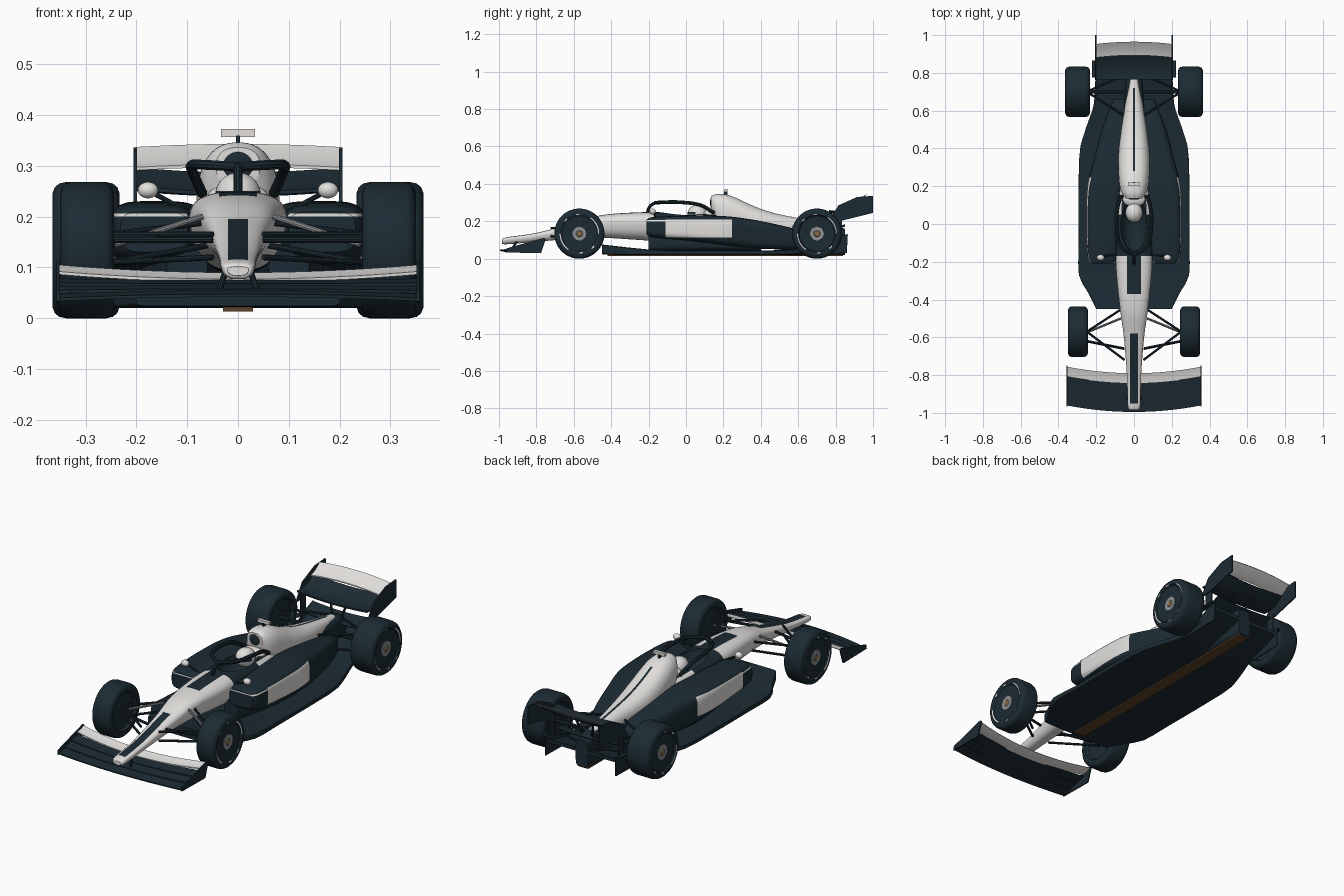
import bpy, bmesh, math
from mathutils import Matrix, Vector

if "Cube" in bpy.data.objects:
    bpy.data.objects.remove(bpy.data.objects["Cube"])

def material(name, rgb):
    m = bpy.data.materials.new(name)
    m.use_nodes = True
    m.diffuse_color = (*rgb, 1)
    bsdf = m.node_tree.nodes["Principled BSDF"]
    bsdf.inputs["Base Color"].default_value = (*rgb, 1)
    bsdf.inputs["Roughness"].default_value = 0.6
    return m

MATS = [material("white paint", (0.76, 0.74, 0.72)),
        material("dark slate", (0.0115, 0.024, 0.033)),
        material("metal grey", (0.27, 0.28, 0.29)),
        material("wood brown", (0.11, 0.055, 0.022)),
        material("hub bronze", (0.28, 0.16, 0.06))]
WHITE, DARK, GREY, BROWN, BRONZE = range(5)
made = []

def register(name, data, mats, mirror):
    ob = bpy.data.objects.new(name, data)
    bpy.context.collection.objects.link(ob)
    for m in mats:
        data.materials.append(m)
    if mirror:
        ob.modifiers.new("Mirror", 'MIRROR').use_clip = False
    made.append(ob)
    return ob

def finish(name, bm, rule, mirror=False, cuts=()):
    """Cut along axis planes, colour faces by a rule and make the object."""
    bmesh.ops.remove_doubles(bm, verts=bm.verts[:], dist=1e-5)
    for axis, d in cuts:
        no = Vector([i == axis for i in range(3)])
        bmesh.ops.bisect_plane(bm, geom=bm.verts[:] + bm.edges[:] + bm.faces[:],
                               plane_co=no * d, plane_no=no, dist=1e-5)
    bmesh.ops.recalc_face_normals(bm, faces=bm.faces[:])
    for f in bm.faces:
        f.material_index = rule(f.calc_center_median(), f.normal) if callable(rule) else rule
    me = bpy.data.meshes.new(name)
    bm.to_mesh(me)
    bm.free()
    return register(name, me, MATS, mirror)

def skin(rings, closed_caps=True):
    bm = bmesh.new()
    vs = [[bm.verts.new(p) for p in r] for r in rings]
    n = len(vs[0])
    for a, b in zip(vs, vs[1:]):
        for i in range(n):
            bm.faces.new((a[i], a[(i + 1) % n], b[(i + 1) % n], b[i]))
    if closed_caps:
        bm.faces.new(vs[0])
        bm.faces.new(vs[-1])
    return bm

def loft(name, rows, rule, power=2.5, taper=0, sub=8, seg=48, **kw):
    """Superellipse sections (y, centre x, half width, bottom, top) joined smoothly."""
    rows = [Vector(r) for r in rows]
    path = []
    for i in range(len(rows) - 1):
        p0, p1, p2, p3 = rows[max(i - 1, 0)], rows[i], rows[i + 1], rows[min(i + 2, len(rows) - 1)]
        for k in range(sub):
            t = k / sub
            m1, m2 = (p2 - p0) / 2, (p3 - p1) / 2
            path.append(p1 + (p2 - p1) * (3*t*t - 2*t**3) + m1 * (t**3 - 2*t*t + t) + m2 * (t**3 - t*t))
    path.append(rows[-1])
    rings = []
    for y, cx, hw, zb, zt in path:
        ring = []
        for k in range(seg):
            a = math.tau * (k + 0.5) / seg
            c, s = (math.copysign(abs(f(a)) ** (2 / power), f(a)) for f in (math.cos, math.sin))
            ring.append((cx + hw * c * (1 - taper * (1 - s) / 2), y, (zb + zt) / 2 + s * (zt - zb) / 2))
        rings.append(ring)
    return finish(name, skin(rings), rule, **kw)

def prism(name, outline, x0, x1, mat, mirror=True):
    return finish(name, skin([[(x, y, z) for y, z in outline] for x in (x0, x1)]), mat, mirror)

def box(name, lo, hi, mat):
    return prism(name, [(lo[1], lo[2]), (hi[1], lo[2]), (hi[1], hi[2]), (lo[1], hi[2])], lo[0], hi[0], mat, False)

def ellipsoid(name, centre, size, rule, **kw):
    bm = bmesh.new()
    bmesh.ops.create_uvsphere(bm, u_segments=32, v_segments=20, radius=1,
                              matrix=Matrix.Translation(centre) @ Matrix.Diagonal((*size, 1)))
    return finish(name, bm, rule, **kw)

def tube(name, pts, r, mat, mirror=True):
    cu = bpy.data.curves.new(name, 'CURVE')
    cu.dimensions, cu.bevel_depth, cu.bevel_resolution, cu.use_fill_caps = '3D', r, 3, True
    sp = cu.splines.new('BEZIER')
    sp.bezier_points.add(len(pts) - 1)
    for bp, p in zip(sp.bezier_points, pts):
        bp.co = p
        bp.handle_left_type = bp.handle_right_type = 'AUTO'
    register(name, cu, [MATS[mat]], mirror)

def wing(name, camber, half, mat, dy, dz, thick=0.006):
    """Thin cambered blade whose tips are shifted by dy and dz."""
    n = len(camber) - 1
    section = camber + [(y, z - thick * (1 - 0.6 * i / n)) for i, (y, z) in list(enumerate(camber))[::-1]]
    rings = []
    for k in range(25):
        u = k / 12 - 1
        rings.append([(u * half, y + dy * u * u, z + dz * u * u) for y, z in section])
    return finish(name, skin(rings), mat)

# Nose and cockpit tub
def tub_paint(c, n):
    if c.y > -0.17:
        return WHITE if c.y > .05 and c.z > .2 and n.z > -.2 and abs(c.x) > .062 else DARK
    stripe = abs(c.x) < 0.02 and -0.95 < c.y < -0.58
    panel = abs(c.x) < 0.037 and c.y > -0.37
    return DARK if n.z > 0.3 and (stripe or panel) else WHITE

tub = loft("nose_and_tub", [(-.985, 0, .024, .084, .102), (-.96, 0, .038, .077, .114), (-.8, 0, .043, .09, .138),
    (-.6, 0, .061, .108, .19), (-.45, 0, .084, .112, .233), (-.25, 0, .107, .1, .248),
    (-.1, 0, .109, .09, .248), (.1, 0, .105, .09, .242), (.25, 0, .08, .09, .235)], tub_paint, 2.6, 0.3,
    cuts=[(1, -.17), (1, -.37), (1, -.58), (1, -.95), (1, .05), (2, .2),
          (0, .02), (0, -.02), (0, .037), (0, -.037)])
cutter = ellipsoid("cockpit_cutter", (0, -0.005, 0.25), (0.072, 0.14, 0.08), DARK)
cutter.hide_render = True
cut = tub.modifiers.new("Cockpit", 'BOOLEAN')
cut.operation, cut.object, cut.solver = 'DIFFERENCE', cutter, 'EXACT'

# Engine cover with dark spine and air intake
loft("engine_cover", [(.135, 0, .043, .262, .336), (.17, 0, .068, .18, .346), (.24, 0, .08, .14, .336),
    (.37, 0, .082, .1, .278), (.48, 0, .07, .1, .242), (.62, 0, .048, .11, .214), (.77, 0, .02, .15, .19)],
    lambda c, n: DARK if abs(c.x) < .006 and .28 < c.y < .72 and n.z > 0 else WHITE, 2.4,
    cuts=[(0, .006), (0, -.006), (1, .28), (1, .72)])
ellipsoid("air_intake", (0, .134, .3), (.029, .005, .027), DARK)
box("camera_stalk", (-.004, .203, .33), (.004, .222, .36), DARK)
box("camera_bar", (-.033, .205, .357), (.033, .221, .372), WHITE)

# Sidepods with white side panels and a white lip line above the inlets
def pod_paint(c, n):
    panel = n.x > .4 and -.11 < c.y < .245 and .113 < c.z < .21
    lip = c.y < -.11 and .2 < c.z < .206 and (n.y < -.3 or n.x > .3)
    return WHITE if panel or lip else DARK

loft("sidepods", [(-.21, .165, .066, .13, .21), (-.17, .168, .078, .112, .223), (0, .165, .087, .098, .23),
    (.2, .152, .094, .072, .228), (.35, .12, .09, .055, .21), (.5, .095, .075, .05, .18), (.66, .06, .05, .05, .14)],
    pod_paint, 4, mirror=True,
    cuts=[(1, -.11), (1, .245), (2, .113), (2, .2), (2, .206), (2, .21)])
loft("sidepod_undercuts", [(-.2, .1, .04, .04, .14), (0, .12, .07, .04, .13), (.2, .12, .085, .04, .12),
    (.4, .1, .07, .04, .1)], DARK, 3, mirror=True)
for i in range(6):
    y = .09 + .028 * i
    tube("cooling_louvre", [(.165, y - .01, .226 - .002 * i), (.215, y + .012, .222 - .002 * i)], .003, DARK)

# Floor, plank and diffuser
loft("floor", [(-.45, 0, .2, .024, .076), (-.36, 0, .245, .02, .066), (-.27, 0, .292, .02, .056),
    (-.1, 0, .293, .02, .045), (.33, 0, .292, .02, .045), (.46, 0, .27, .02, .045), (.57, 0, .232, .022, .05),
    (.64, 0, .212, .03, .06), (.76, 0, .205, .06, .08), (.85, 0, .2, .095, .112)], DARK, 14, sub=2)
box("plank", (-.03, -.42, .0135), (.03, .84, .022), BROWN)
loft("gearbox_and_keel", [(.5, 0, .06, .02, .18), (.75, 0, .045, .02, .18), (.85, 0, .035, .02, .16)], DARK, 5)
prism("diffuser_sides", [(.6, .025), (.86, .03), (.865, .13), (.6, .05)], .198, .203, DARK)
prism("diffuser_flicks", [(.775, .115), (.865, .125), (.865, .131), (.775, .121)], .2, .222, DARK)

# Wheels
def wheel(name, cx, cy, w, r=.134):
    profile = [(-.7, 0), (-.7, .088), (-.95, .098), (-1, .112), (-.93, .124), (-.8, .131), (-.6, r), (.6, r),
               (.8, .131), (.93, .124), (1, .112), (1, .106), (.98, .1), (.88, .094), (.82, .038),
               (.86, .037), (.86, .018), (.92, .014), (.92, 0)]
    rings = [[(cx + u * w, cy + q * math.cos(math.tau * k / 72), r + q * math.sin(math.tau * k / 72))
              for k in range(72)] for u, q in profile]

    def paint(c, n):
        q = math.hypot(c.y - cy, c.z - r)
        if c.x < cx + w / 2:
            return DARK
        if .1 < q < .1058:
            turn = math.degrees(math.atan2(c.z - r, c.y - cy)) % 180
            return WHITE if turn < 55 or 90 < turn < 100 or 130 < turn < 140 else DARK
        return BRONZE if q < .0145 else GREY if q < .0375 else DARK
    finish(name, skin(rings, False), paint, True)

wheel("front_wheels", .297, -.57, .053)
wheel("rear_wheels", .299, .70, .066)

# Suspension arms
for y, z in ((-.44, .19), (-.72, .165)):
    tube("front_upper_arm", [(.05, y, z), (.25, -.57, .165)], .006, DARK)
    tube("front_lower_arm", [(.05, y, z - .045), (.25, -.57, .11)], .006, DARK)
tube("front_push_rod", [(.07, -.5, .2), (.24, -.57, .145)], .006, GREY)
tube("front_track_rod", [(.05, -.66, .155), (.25, -.62, .155)], .007, DARK)
for y in (.56, .8):
    tube("rear_upper_arm", [(.03, y, .17), (.25, .7, .18)], .006, DARK)
    tube("rear_lower_arm", [(.03, y, .11), (.25, .7, .09)], .006, DARK)
tube("drive_shaft", [(.03, .7, .135), (.25, .7, .135)], .01, DARK)

# Front wing
for i in range(3):
    y, z = -.995 + .051 * i, .048 + .01 * i
    wing("front_wing_blade", [(y, z), (y + .03, z + .003), (y + .055, z + .008)], .352, DARK, .034, -.008 + .005 * i)
wing("front_wing_flap", [(-.842, .077), (-.815, .081), (-.79, .09)], .352, WHITE, .034, .015)
prism("front_endplates", [(-.965, .033), (-.96, .055), (-.758, .112), (-.75, .105), (-.775, .03)], .351, .357, DARK)
tube("front_wing_struts", [(.022, -.9, .1), (.038, -.93, .052)], .006, DARK)

# Rear wing
wing("rear_wing_plane", [(.765, .25), (.8, .246), (.85, .255), (.9, .287)], .2, DARK, 0, .01, .008)
wing("rear_wing_flap", [(.893, .303), (.925, .315), (.965, .343)], .2, WHITE, -.012, -.006)
prism("rear_endplates", [(.762, .2), (.815, .285), (.915, .33), (1, .336), (1, .245), (.84, .205)],
      .199, .206, DARK)
wing("beam_wing", [(.77, .15), (.81, .158), (.85, .175)], .17, DARK, 0, .01)
prism("beam_wing_mounts", [(.79, .11), (.835, .12), (.835, .22), (.79, .22)], .195, .2, DARK)
tube("rear_wing_pylons", [(.025, .8, .16), (.05, .83, .25)], .006, DARK)

# Halo, driver and mirrors
tube("halo_hoop", [(.07, .15, .245), (.088, .08, .285), (.091, -.02, .301), (.066, -.12, .302), (0, -.165, .298)], .01, DARK)
tube("halo_pillar", [(0, -.165, .298), (0, -.19, .283), (0, -.21, .238)], .009, DARK, False)
ellipsoid("helmet", (0, .06, .241), (.045, .052, .046),
          lambda c, n: DARK if c.y < .05 and .235 < c.z < .25 else WHITE, cuts=[(2, .235), (2, .25), (1, .05)])
ellipsoid("headrest", (0, .13, .24), (.06, .04, .025), WHITE)
ellipsoid("mirrors", (.177, -.178, .252), (.02, .016, .016), WHITE, mirror=True)
tube("mirror_stalks", [(.09, -.16, .205), (.17, -.172, .248)], .005, DARK)

# Apply modifiers, then smooth with sharp creases
bpy.ops.object.select_all(action='DESELECT')
for ob in made:
    ob.select_set(True)
bpy.context.view_layer.objects.active = tub
bpy.ops.object.convert(target='MESH')
bpy.ops.object.shade_smooth_by_angle(angle=math.radians(35))
bpy.data.objects.remove(cutter)
